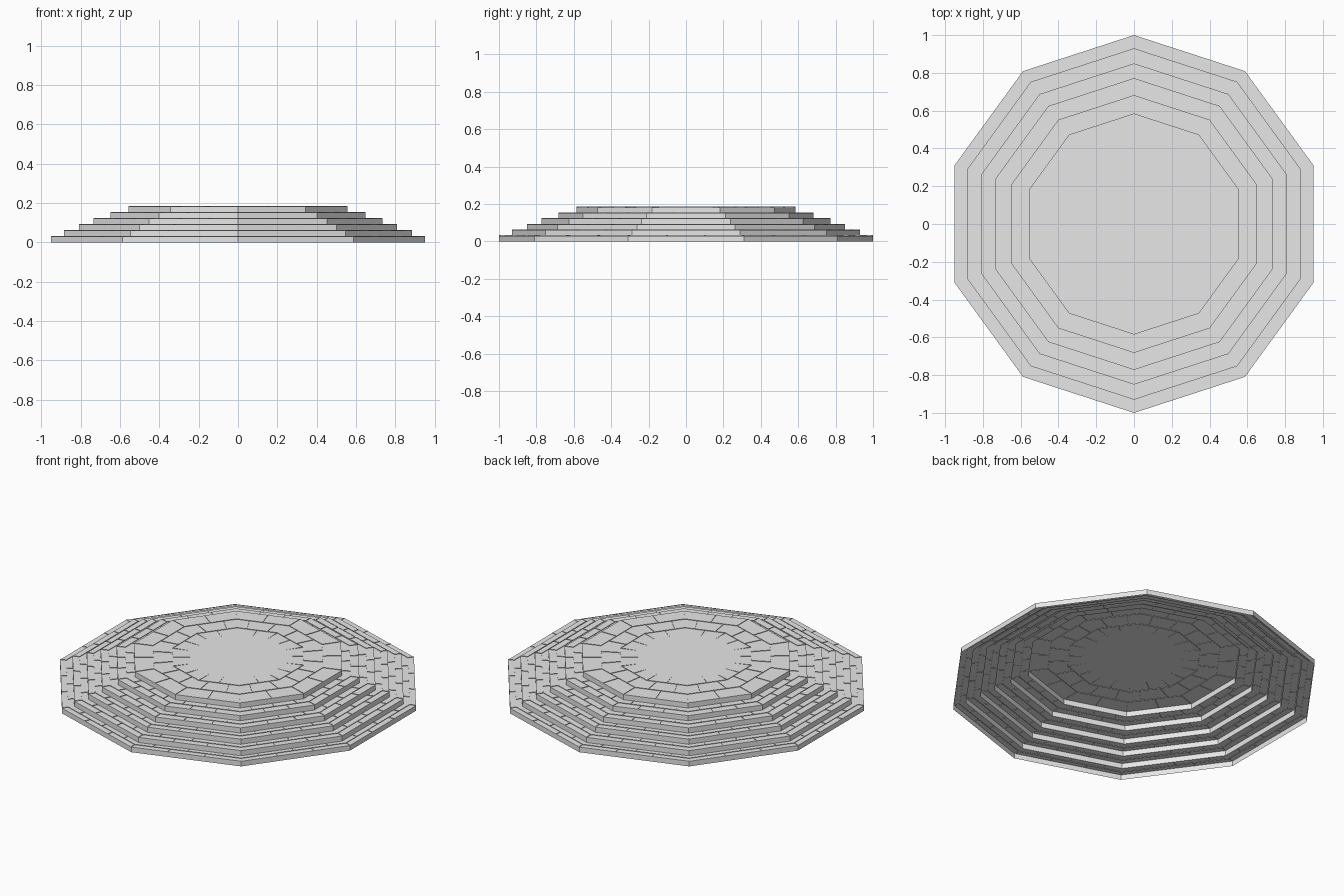
import bpy
import bmesh
import math
from mathutils import Vector

cube = bpy.data.objects.get("Cube")
if cube:
    bpy.data.objects.remove(cube, do_unlink=True)

SIDES = 10
RADII = [1.0, 0.93, 0.85, 0.772, 0.682, 0.585]
RISE = 0.0305
FIN = 0.003          # how far the joint sheets stand out of the paving

stone = bpy.data.materials.new("pale_grey_stone")
stone.use_nodes = True
stone.diffuse_color = (0.8, 0.8, 0.8, 1)
stone.node_tree.nodes["Principled BSDF"].inputs["Base Color"].default_value = (0.8, 0.8, 0.8, 1)


def corner(i, radius, z):
    a = math.pi / 2 + i * math.tau / SIDES
    return Vector((radius * math.cos(a), radius * math.sin(a), z))


def along(i, t, radius, z):
    """Point part way along side i of a decagon."""
    return corner(i, radius, z).lerp(corner(i + 1, radius, z), t)


def finish(name, bm):
    mesh = bpy.data.meshes.new(name)
    bm.to_mesh(mesh)
    bm.free()
    mesh.materials.append(stone)
    obj = bpy.data.objects.new(name, mesh)
    bpy.context.scene.collection.objects.link(obj)
    return obj


def ring(bm, radius, z):
    return [bm.verts.new(corner(i, radius, z)) for i in range(SIDES)]


def bridge(bm, low, high):
    for i in range(SIDES):
        j = (i + 1) % SIDES
        bm.faces.new((low[i], low[j], high[j], high[i]))


def sheet(bm, a, b, ha=FIN, hb=FIN):
    """Upright sheet crossing the paving from a to b."""
    up = Vector((0, 0, 1))
    pts = (a - up * ha, b - up * hb, b + up * hb, a + up * ha)
    bm.faces.new([bm.verts.new(p) for p in pts])


def ring_joint(bm, radius, z):
    for i in range(SIDES):
        sheet(bm, corner(i, radius, z), corner(i + 1, radius, z))


def cross_joints(bm, outer, inner, z, steps, hb=FIN):
    for i in range(SIDES):
        for t in steps:
            sheet(bm, along(i, t, outer, z), along(i, t, inner, z), FIN, hb)


# Open stepped shell with a flat top
bm = bmesh.new()
previous = None
for level, radius in enumerate(RADII):
    low = ring(bm, radius, level * RISE)
    high = ring(bm, radius, (level + 1) * RISE)
    if previous:
        bridge(bm, previous, low)
    bridge(bm, low, high)
    previous = high
bm.faces.new(previous)
finish("stepped_platform", bm)

# Paving joints on each tread, in two staggered courses
bm = bmesh.new()
for level in range(len(RADII) - 1):
    outer, inner = RADII[level], RADII[level + 1]
    middle = (outer + inner) / 2
    z = (level + 1) * RISE
    ring_joint(bm, middle, z)
    cross_joints(bm, outer, middle, z, (0, 1 / 3, 2 / 3))
    cross_joints(bm, middle, inner, z, (1 / 6, 1 / 2, 5 / 6))
finish("tread_joints", bm)

# Paving joints on the top: two courses and tapering central joints
bm = bmesh.new()
top = len(RADII) * RISE
ring_joint(bm, 0.478, top)
ring_joint(bm, 0.368, top)
cross_joints(bm, RADII[-1], 0.478, top, (0, 0.5))
cross_joints(bm, 0.478, 0.368, top, (0.25, 0.75))
cross_joints(bm, 0.368, 0.27, top, (0, 0.5), 0.0005)
finish("top_joints", bm)
